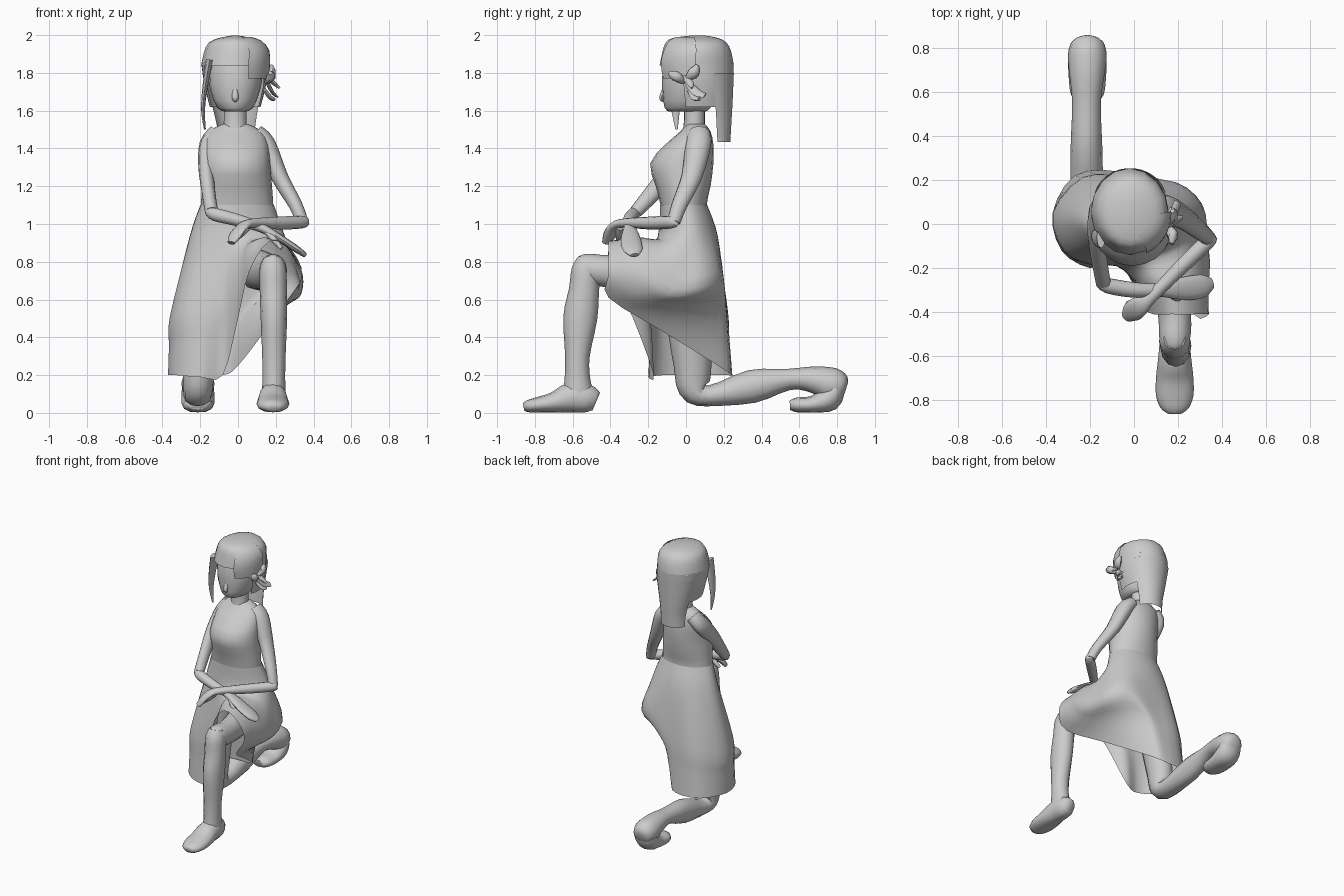
import bpy, bmesh
from math import sin, cos, radians
from mathutils import Vector


def make(name, rings, closed=True, caps=True, sharp=60):
    """Skin a stack of equal-length rings into one smooth mesh."""
    bm = bmesh.new()
    rows = [[bm.verts.new(p[:3]) for p in r] for r in rings]
    n = len(rows[0])
    for a, b in zip(rows, rows[1:]):
        for i in range(n if closed else n - 1):
            j = (i + 1) % n
            bm.faces.new((a[i], a[j], b[j], b[i]))
    if caps:
        bm.faces.new(rows[0])
        bm.faces.new(rows[-1])
    bmesh.ops.recalc_face_normals(bm, faces=bm.faces)
    me = bpy.data.meshes.new(name)
    bm.to_mesh(me)
    bm.free()
    ob = bpy.data.objects.new(name, me)
    bpy.context.collection.objects.link(ob)
    me.shade_smooth()
    me.set_sharp_from_angle(angle=radians(sharp))
    return ob


def spline(pts, n, closed=False):
    """Catmull-Rom resampling of points of any dimension."""
    m, out = len(pts), []
    get = (lambda i: pts[i % m]) if closed else (lambda i: pts[min(max(i, 0), m - 1)])
    for i in range(m if closed else m - 1):
        for k in range(n):
            t = k / n
            out.append(tuple(0.5 * (2 * b + (c - a) * t + (2 * a - 5 * b + 4 * c - d) * t * t
                                    + (3 * b - a - 3 * c + d) * t ** 3)
                             for a, b, c, d in zip(get(i - 1), get(i), get(i + 1), get(i + 2))))
    return out if closed else out + [tuple(pts[-1])]


def tube(name, path, side, sides=12, n=3):
    """Limb along points (x, y, z, half width along side, other half width)."""
    pts = spline(path, n)
    rings = []
    for i, p in enumerate(pts):
        t = (Vector(pts[min(i + 1, len(pts) - 1)][:3]) - Vector(pts[max(i - 1, 0)][:3])).normalized()
        u = Vector(side)
        u = (u - t * u.dot(t)).normalized()
        v = t.cross(u)
        ring = []
        for k in range(sides):
            a = radians(360 * k / sides)
            q = Vector(p[:3]) + u * p[3] * cos(a) + v * p[4] * sin(a)
            q.z = max(q.z, 0.003)
            ring.append(q)
        rings.append(ring)
    return make(name, rings)


def oval(z, x0, x1, y0, y1, angles):
    return [((x0 + x1) / 2 + (x1 - x0) / 2 * cos(radians(a)),
             (y0 + y1) / 2 + (y1 - y0) / 2 * sin(radians(a)), z) for a in angles]


def stack(name, rows, a0=0, a1=360, n=20, caps=True):
    """Ovals (z, x0, x1, y0, y1) stacked upward, whole or over part of a turn."""
    full = a1 - a0 == 360
    ang = [a0 + (a1 - a0) * i / (n if full else n - 1) for i in range(n)]
    return make(name, [oval(*r, ang) for r in spline(rows, 2)], full, caps and full)


X, Y, Z = (1, 0, 0), (0, 1, 0), (0, 0, 1)

# Torso and neck
stack("torso", [(0.98, -.2, .19, -.12, .125), (1.1, -.197, .187, -.135, .11),
                (1.2, -.19, .18, -.16, .13), (1.32, -.185, .17, -.19, .145),
                (1.42, -.18, .16, -.11, .145), (1.49, -.155, .13, -.03, .13),
                (1.53, -.08, .05, 0, .1)])
stack("neck", [(1.48, -.08, .05, -.02, .1), (1.55, -.075, .045, -.01, .1), (1.65, -.075, .045, -.01, .1)])

# Skirt: waist and hip ovals, a draped ring, a tuck below the thigh, and the slanted hem
ang = (-105, -90, -75, -55, -35, -15, 5, 30, 60, 95, 130, 175, 215, 240)
drape = [(-.08, -.19, .6), (0, -.24, .75), (.06, -.26, .89), (.16, -.25, .93), (.27, -.22, .88),
         (.335, -.18, .75), (.335, -.06, .66), (.31, .09, .67), (.19, .19, .7), (-.03, .21, .6),
         (-.22, .205, .55), (-.36, .05, .5), (-.31, -.12, .55), (-.18, -.18, .55)]
hem = [(-.08, -.17, .2), (0, -.28, .5), (.06, -.40, .75), (.17, -.41, .91), (.29, -.41, .85),
       (.34, -.41, .73), (.27, -.41, .61), (.14, -.12, .43), (.0, .17, .25), (-.08, .24, .2),
       (-.27, .22, .2), (-.37, .05, .2), (-.33, -.12, .2), (-.2, -.2, .19)]
tuck = [tuple((a + b) / 2 for a, b in zip(p, q)) for p, q in zip(drape, hem)]
tuck[6:9] = [(.3, -.2, .6), (.2, .03, .56), (.06, .18, .53)]
levels = [oval(1.1, -.2, .19, -.137, .113, ang), oval(.93, -.258, .25, -.15, .17, ang), drape, tuck, hem]
cols = zip(*[spline(r, 3, True) for r in levels])
make("skirt", list(zip(*[spline(c, 4) for c in cols])), caps=False, sharp=80)

# Front leg, bent at the knee, and its foot
tube("front_thigh", [(.1, .0, .76, .1, .11), (.16, -.25, .745, .085, .1), (.185, -.42, .75, .075, .085),
                     (.185, -.52, .765, .07, .078), (.185, -.57, .765, .05, .06), (.185, -.595, .765, .02, .02)], X)
tube("front_shin", [(.185, -.52, .82, .05, .05), (.185, -.53, .76, .07, .075), (.187, -.54, .65, .072, .08),
                    (.19, -.56, .5, .07, .09), (.19, -.575, .3, .062, .065), (.19, -.575, .18, .06, .068),
                    (.188, -.57, .08, .065, .085)], X)
tube("front_foot", [(.185, -.475, .06, .04, .05), (.185, -.52, .075, .065, .075),
                    (.185, -.61, .08, .075, .08), (.185, -.7, .055, .085, .055),
                    (.185, -.78, .043, .085, .042), (.185, -.835, .035, .065, .033),
                    (.185, -.86, .03, .035, .02)], X)

# Kneeling leg and its curled foot
tube("kneeling_leg", [(-.13, .03, .8, .12, .12), (-.18, .02, .5, .1, .12), (-.205, .035, .25, .085, .1),
                      (-.212, .045, .13, .078, .085), (-.214, .12, .09, .075, .055),
                      (-.216, .35, .14, .072, .088), (-.216, .55, .178, .065, .056),
                      (-.214, .68, .175, .08, .072), (-.212, .77, .15, .088, .09),
                      (-.212, .83, .14, .07, .07), (-.212, .85, .135, .03, .03)], X)
tube("kneeling_foot", [(-.212, .795, .13, .085, .05), (-.212, .755, .075, .088, .068),
                       (-.212, .67, .045, .085, .045), (-.212, .59, .042, .075, .04),
                       (-.212, .55, .04, .045, .025)], X)

# Arms crossed over the raised knee
tube("upper_arm_a", [(.09, .07, 1.48, .06, .05), (.145, .065, 1.42, .068, .055), (.22, .03, 1.25, .055, .045),
                     (.305, -.035, 1.1, .042, .036), (.34, -.065, 1.01, .035, .033)], Y)
tube("forearm_a", [(.365, -.055, 1.015, .025, .02), (.335, -.08, 1.01, .034, .034), (.22, -.19, 1.005, .034, .034),
                   (.08, -.33, 1.005, .024, .028), (.03, -.37, .99, .022, .045), (-.01, -.4, .945, .02, .048),
                   (-.035, -.425, .9, .015, .025)], Z)
tube("upper_arm_b", [(-.11, .07, 1.48, .06, .05), (-.16, .05, 1.42, .066, .045), (-.17, -.06, 1.3, .055, .04),
                     (-.155, -.18, 1.16, .045, .036), (-.14, -.265, 1.065, .035, .035)], Y)
tube("forearm_b", [(-.155, -.26, 1.07, .025, .025), (-.12, -.28, 1.05, .035, .035), (0, -.3, 1.02, .035, .032),
                   (.11, -.3, .985, .03, .025), (.18, -.295, .95, .045, .022), (.26, -.29, .9, .055, .02),
                   (.32, -.28, .86, .05, .018), (.355, -.27, .835, .025, .012)], Y)
for n, p, q in (("thumb_a", (.05, -.35, .98), (-.03, -.36, .905)), ("thumb_b", (.15, -.31, .965), (.23, -.355, .87))):
    m = [(a + b) / 2 for a, b in zip(p, q)]
    tube(n, [(*p, .018, .018), (*m, .017, .017), (*q, .01, .01)], Y, 8)

# Head and nose
stack("head", [(1.595, -.07, .04, -.09, .1), (1.615, -.11, .08, -.113, .13), (1.7, -.145, .115, -.125, .15),
               (1.8, -.155, .13, -.125, .18), (1.9, -.13, .1, -.1, .17), (1.95, -.06, .03, -.04, .1)])
tube("nose", [(-.015, -.11, 1.73, .01, .008), (-.015, -.13, 1.67, .018, .012), (-.015, -.12, 1.65, .01, .006)], X, 8)

# Hair: crown, fringe sweep, sides, long back and loose locks
stack("hair_crown", [(1.84, -.195, .155, -.14, .253), (1.91, -.18, .155, -.125, .24),
                     (1.96, -.155, .13, -.108, .215), (1.985, -.1, .07, -.07, .17),
                     (1.998, -.03, .0, .03, .1)], n=16)
stack("hair_fringe", [(1.77, -.19, .165, -.135, .25), (1.85, -.195, .17, -.148, .25), (1.92, -.18, .165, -.13, .24),
                      (1.97, -.14, .125, -.1, .2), (1.99, -.09, .07, -.06, .15)], -68, 0, 8)
stack("hair_sides", [(1.62, -.15, .12, -.1, .24), (1.74, -.18, .15, -.12, .25), (1.85, -.195, .155, -.14, .253)],
      -25, 205, 16)
stack("hair_back", [(1.435, -.11, .09, .05, .235), (1.52, -.115, .095, .03, .24), (1.64, -.145, .115, 0, .247),
                    (1.8, -.185, .15, -.05, .254)], 15, 165, 14)
locks = {
    "side_lock": [(-.15, -.06, 1.87, .05, .02), (-.175, -.06, 1.72, .04, .014),
                  (-.185, -.055, 1.6, .022, .01), (-.175, -.05, 1.5, .006, .005)],
    "bow_loop_a": [(.15, -.01, 1.75, .012, .012), (.175, -.05, 1.78, .03, .025), (.17, -.09, 1.8, .012, .01)],
    "bow_loop_b": [(.15, .0, 1.76, .012, .012), (.18, .04, 1.8, .03, .02), (.175, .06, 1.84, .01, .01)],
    "bow_tail_a": [(.15, .0, 1.76, .015, .01), (.18, .05, 1.7, .025, .01), (.2, .1, 1.68, .02, .006)],
    "bow_tail_b": [(.15, -.01, 1.78, .015, .01), (.185, .02, 1.75, .02, .012), (.22, .03, 1.72, .008, .006)],
    "bow_tail_c": [(.14, .02, 1.71, .015, .01), (.17, .05, 1.67, .025, .012), (.19, .07, 1.66, .012, .01)],
}
for name, path in locks.items():
    tube(name, path, Y, 8)
